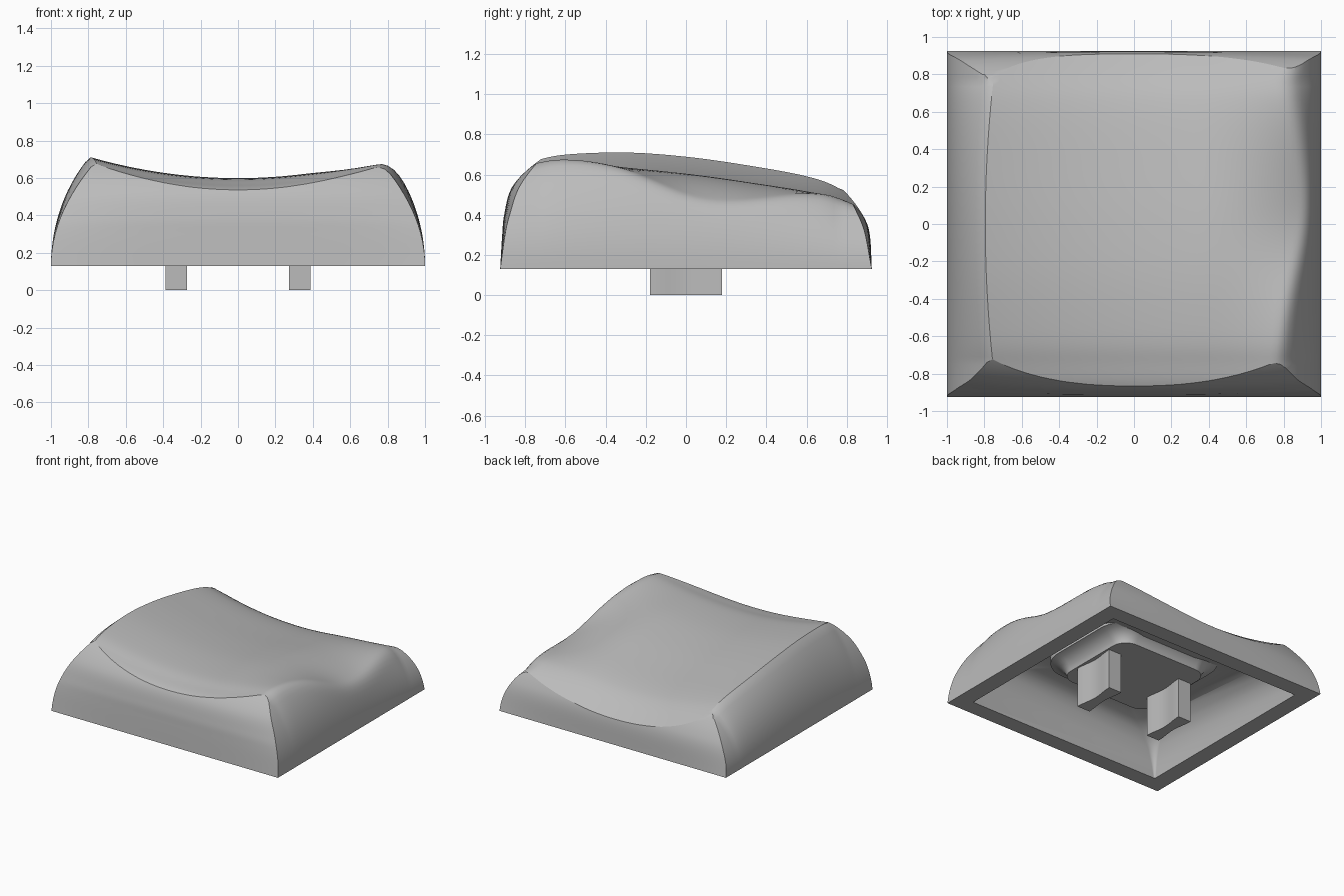
import bpy, bmesh, math
from mathutils import Vector

cube = bpy.data.objects.get("Cube")
if cube:
    bpy.data.objects.remove(cube, do_unlink=True)

grey = bpy.data.materials.new("light_grey_plastic")
grey.use_nodes = True
GREY = (0.5, 0.5, 0.5, 1)
grey.diffuse_color = GREY
grey.node_tree.nodes["Principled BSDF"].inputs["Base Color"].default_value = GREY

BASE = 0.13
HALF_Y = 0.925


def make(name, bm):
    bmesh.ops.recalc_face_normals(bm, faces=bm.faces)
    mesh = bpy.data.meshes.new(name)
    bm.to_mesh(mesh)
    bm.free()
    mesh.materials.append(grey)
    obj = bpy.data.objects.new(name, mesh)
    bpy.context.collection.objects.link(obj)
    return obj


def loft(name, rings):
    """Skin a stack of equal-length point rings and cap both ends."""
    bm = bmesh.new()
    loops = [[bm.verts.new(p) for p in ring] for ring in rings]
    n = len(loops[0])
    for a, b in zip(loops, loops[1:]):
        for i in range(n):
            j = (i + 1) % n
            bm.faces.new((a[i], a[j], b[j], b[i]))
    bm.faces.new(loops[0])
    bm.faces.new(loops[-1])
    return make(name, bm)


def rounded_rect(hx, hy, r, z, steps=10):
    pts = []
    for k, (sx, sy) in enumerate(((1, 1), (-1, 1), (-1, -1), (1, -1))):
        for i in range(steps + 1):
            a = math.pi / 2 * (k + i / steps)
            pts.append((sx * (hx - r) + r * math.cos(a), sy * (hy - r) + r * math.sin(a), z))
    return pts


def spline(pts, steps=8):
    """Smooth curve through the given points."""
    p = [Vector(q) for q in pts]
    p = [2 * p[0] - p[1]] + p + [2 * p[-1] - p[-2]]
    out = []
    for a, b, c, d in zip(p, p[1:], p[2:], p[3:]):
        for i in range(steps):
            t = i / steps
            out.append(b + (c - a) * t / 2 + (2 * a - 5 * b + 4 * c - d) * t**2 / 2
                       + (3 * b - a - 3 * c + d) * t**3 / 2)
    return out + [p[-2]]


def boolean(obj, cutter, operation):
    mod = obj.modifiers.new(operation.lower(), "BOOLEAN")
    mod.operation, mod.object, mod.solver = operation, cutter, "EXACT"
    bpy.context.view_layer.objects.active = obj
    bpy.ops.object.modifier_apply(modifier=mod.name)
    bpy.data.objects.remove(cutter, do_unlink=True)


def smooth(obj, degrees):
    bpy.ops.object.select_all(action="DESELECT")
    obj.select_set(True)
    bpy.context.view_layer.objects.active = obj
    bpy.ops.object.shade_smooth_by_angle(angle=math.radians(degrees))


# Height of the dished top along the centre line, front to back
centre = spline([(-1, .46), (-.87, .535), (-.75, .567), (-.6, .593), (-.3, .598), (0, .575),
                 (.3, .535), (.6, .485), (.76, .43), (.92, .32), (1, .25)], 6)


def top_point(u, y, c):
    """Point on the top or side walls; u runs from -1 to 1 across the width."""
    # Side walls lean in further towards the corners
    x = u * (1 - 0.45 * y * y * (1 - abs(u)))
    dish = c + 0.18 * x * x
    # The +x side of the dish rolls down towards the wall, most in the middle
    roll = 0.275 * math.exp(-(y - 0.1) ** 2 / (0.26 if y < 0.1 else 0.4))
    dish -= roll * max(0, (u - 0.35) / 0.6) ** 2
    t = max(0, (abs(u) - 0.3) / 0.7)
    ridge = max(c, 0.57 if y < 0 else 0.43) - 0.02
    wall = BASE + 0.8 * math.sqrt(max(0, 1 - t * t)) * ridge / 0.555
    # A small fillet softens the +x crease
    h = max(0.06 - abs(dish - wall), 0) if u > 0 else 0
    return x, y, min(dish, wall) - h * h / 0.24


# Columns crowd towards the steep side walls
side = [0.3 + 0.7 * math.sin(math.pi / 2 * i / 28) for i in range(29)]
columns = [-u for u in reversed(side)] + [0.05 * i for i in range(-5, 6)] + side
sections = [[(-1, y, 0)] + [top_point(u, y, c) for u in columns] + [(1, y, 0)]
            for y, c in centre]
cap = loft("keycap_shell", sections)

# Front and back walls: height, inset at the middle, inset at the corners
front = [(BASE, 0, 0), (.3, .01, .025), (.4, .02, .052), (.53, .055, .108),
         (.65, .15, .205), (.72, .265, .29), (.8, .5, .5)]
back = [(.76, .5, .5), (.65, .27, .31), (.57, .166, .22), (.5, .1, .15),
        (.4, .04, .08), (.3, .01, .035), (BASE, 0, 0)]
slices = []
for i in range(-22, 23):
    x = i / 20
    w = min(1, abs(x) ** 3)
    pts = [(s * (HALF_Y - mid + (mid - corner) * w), z)
           for s, wall in ((-1, front), (1, back)) for z, mid, corner in wall]
    slices.append([(x, y, z) for y, z in spline(pts, 6)])
boolean(cap, loft("wall_block", slices), "INTERSECT")

# Hollow underside whose ceiling follows the dished top
hollow = [(0, .05, .01), (0, BASE, .01), (.012, .2, .03), (.035, .28, .06), (.08, .35, .11),
          (.14, .395, .17), (.22, .42, .22), (.32, .43, .25), (.5, .43, .2), (.7, .43, .08)]
rings = []
for inset, z, r in hollow:
    rise = max(0, z - BASE) / 0.3
    rings.append([(x, y, z + rise * (0.18 * x * x - 0.09 * y - 0.1 * y * y))
                  for x, y, z in rounded_rect(.865 - inset, .795 - inset, r, z)])
boolean(cap, loft("cavity", rings), "DIFFERENCE")
smooth(cap, 25)

# Flared mounting pad under the ceiling
flare = [(0, .32), (.004, .335), (.015, .36), (.04, .39), (.08, .415), (.12, .425), (.12, .49)]
pad = loft("mounting_pad", [rounded_rect(.4 + f, .36 + f, .12 + f, z) for f, z in flare])
smooth(pad, 40)

# Two prongs with waisted sides
waist = [(i / 6, 0.057 - 0.018 * (math.cos(math.pi * i / 6) + 1) / 2) for i in range(-6, 7)]
for name, cx in (("left_prong", .33), ("right_prong", -.33)):
    outline = [(cx + w, .18 * t) for t, w in waist]
    outline += [(cx - w, .18 * t) for t, w in reversed(waist)]
    prong = loft(name, [[(x, y, z) for x, y in outline] for z in (0, .36)])
    smooth(prong, 35)
